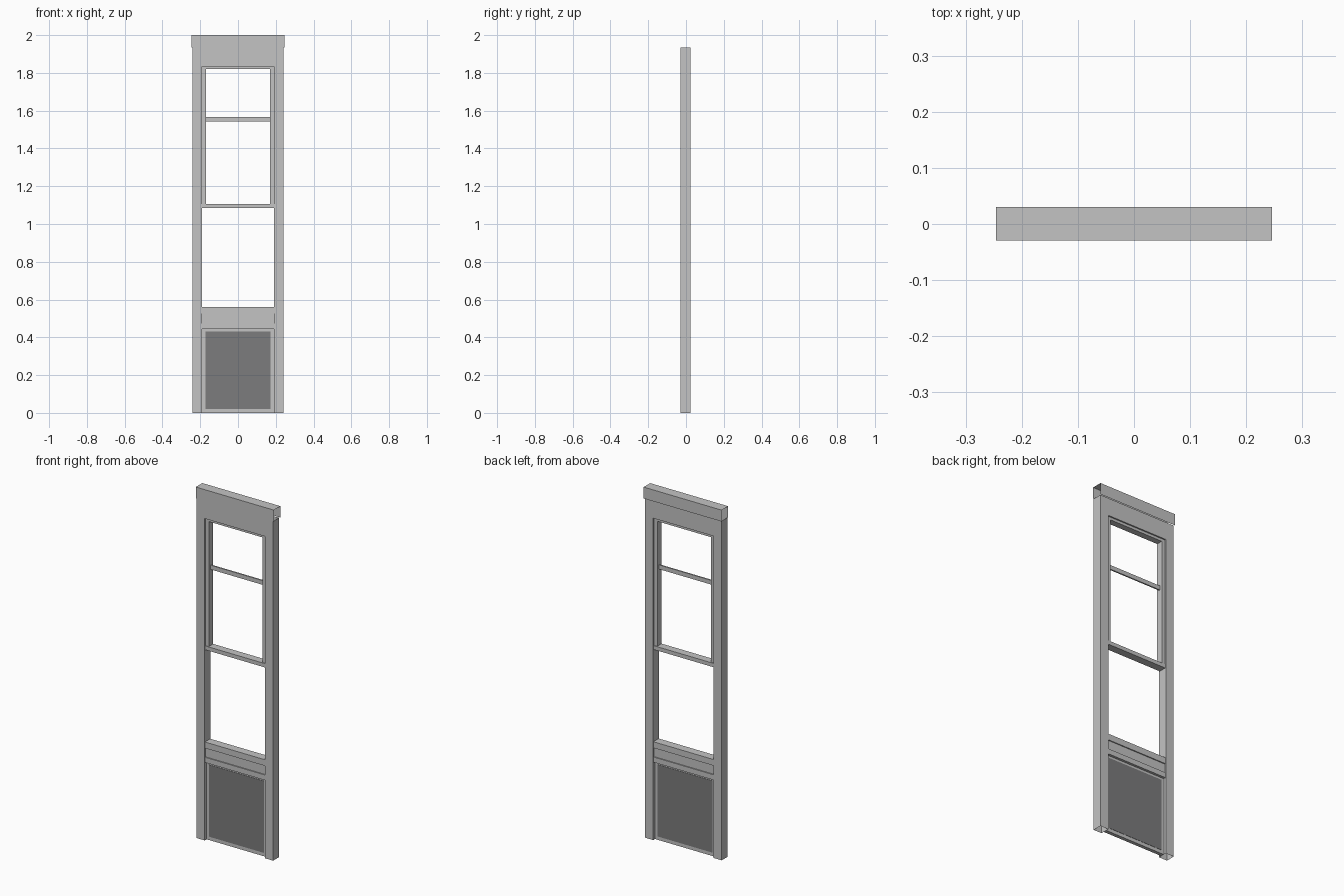
import bpy
import bmesh
from mathutils import Vector

old = bpy.data.objects.get("Cube")
if old:
    bpy.data.objects.remove(old, do_unlink=True)


def material(name, rgb):
    m = bpy.data.materials.new(name)
    m.use_nodes = True
    m.diffuse_color = (*rgb, 1)
    m.node_tree.nodes["Principled BSDF"].inputs["Base Color"].default_value = (*rgb, 1)
    return m


GREY = material("light grey frame", (0.55, 0.55, 0.55))
DARK = material("dark grey panel", (0.2, 0.2, 0.205))


def box(name, x, y, z, mat=GREY, open_sides=()):
    """Box from (low, high) ranges; faces pointing along open_sides are left out."""
    bm = bmesh.new()
    bmesh.ops.create_cube(bm, size=1)
    bm.normal_update()
    gone = [f for f in bm.faces if any(f.normal.dot(Vector(d)) > 0.9 for d in open_sides)]
    bmesh.ops.delete(bm, geom=gone, context='FACES')
    for v in bm.verts:
        for i, (lo, hi) in enumerate((x, y, z)):
            v.co[i] = lo if v.co[i] < 0 else hi
    mesh = bpy.data.meshes.new(name)
    bm.to_mesh(mesh)
    bm.free()
    mesh.materials.append(mat)
    ob = bpy.data.objects.new(name, mesh)
    bpy.context.collection.objects.link(ob)
    return ob


def pair(name, inner, outer, y, z, open_sides=()):
    """Mirrored left and right copies of an upright."""
    box("left_" + name, (inner, outer), y, z, GREY, open_sides)
    box("right_" + name, (-outer, -inner), y, z, GREY, open_sides)


def across(name, half, depth, z, mat=GREY, mid=-0.002):
    """Horizontal piece centred between the posts."""
    return box(name, (-half, half), (mid - depth, mid + depth), z, mat)


UP, DOWN, LEFT, RIGHT = (0, 0, 1), (0, 0, -1), (1, 0, 0), (-1, 0, 0)
JAMB = 0.19
POST_Y = (-0.029, 0.024)

# Hollow posts, lintel and open-ended header cap
pair("post", JAMB, 0.242, POST_Y, (0, 1.935), (UP, DOWN))
box("lintel", (-JAMB, JAMB), POST_Y, (1.835, 1.935), GREY, (UP, LEFT, RIGHT))
box("header_cap", (-0.246, 0.246), (-0.029, 0.03), (1.935, 2.0), GREY, (DOWN, LEFT, RIGHT))

# Upper sash with a thin glazing bar
pair("sash_stile", 0.17, JAMB, (-0.02, 0.016), (1.085, 1.835))
across("sash_bottom_rail", JAMB, 0.022, (1.085, 1.107))
across("sash_top_rail", JAMB, 0.018, (1.82, 1.835))
across("glazing_bar", 0.17, 0.004, (1.542, 1.566))

# Middle rail with a recessed band
across("middle_rail_top", JAMB, 0.024, (0.525, 0.56))
across("middle_rail_band", JAMB, 0.018, (0.473, 0.525))
across("middle_rail_bottom", JAMB, 0.024, (0.443, 0.473))

# Lower panel and its frame
pair("panel_stile", 0.17, JAMB, (-0.012, 0.008), (0, 0.443))
across("panel_bottom_rail", 0.17, 0.01, (0, 0.02))
across("panel_top_rail", 0.17, 0.01, (0.43, 0.443))
across("lower_panel", 0.173, 0.0115, (0.02, 0.43), DARK)
